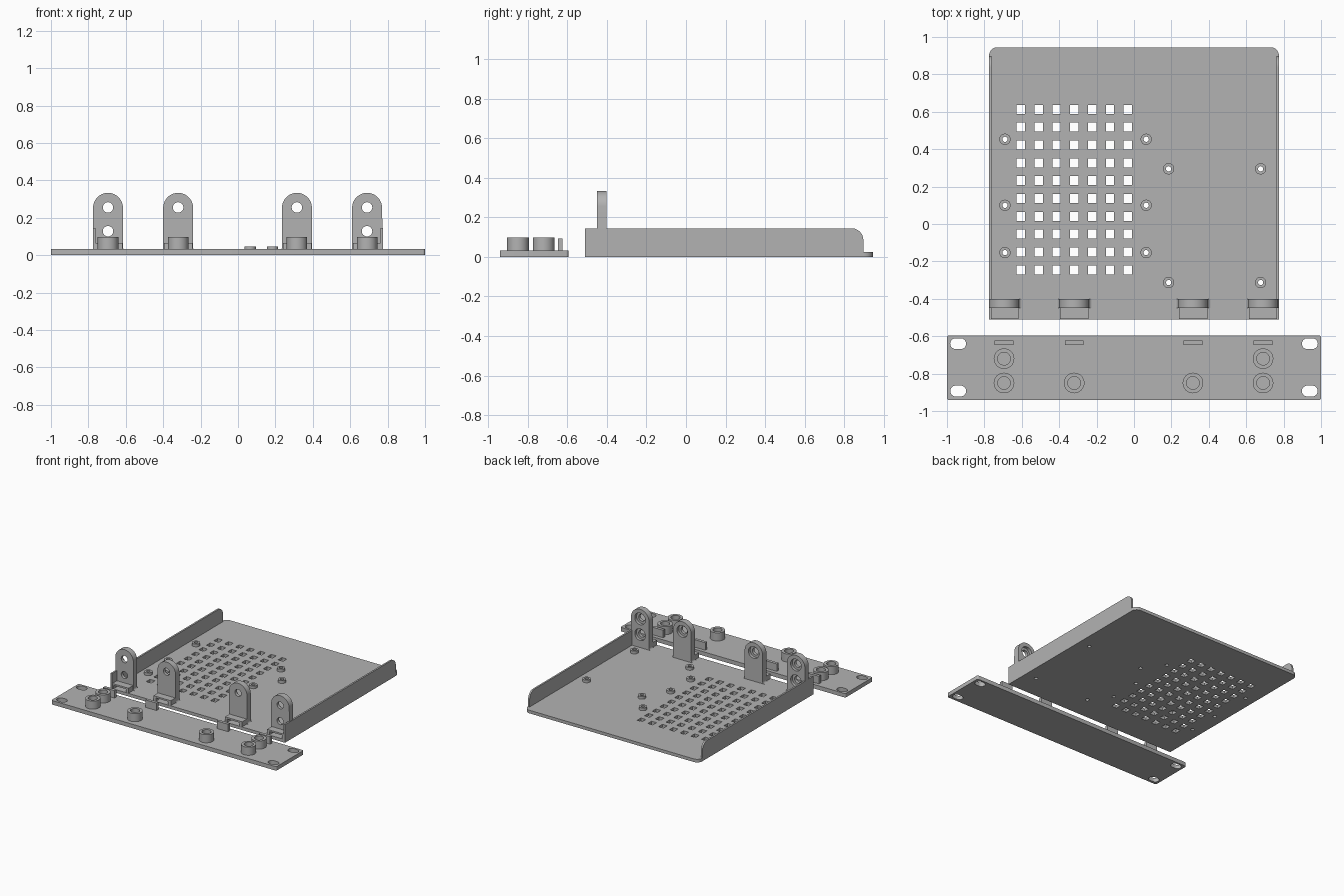
import bpy, bmesh, math
from mathutils import Matrix

if "Cube" in bpy.data.objects:
    bpy.data.objects.remove(bpy.data.objects["Cube"])

grey = bpy.data.materials.new("plain grey")
grey.diffuse_color = (0.45, 0.45, 0.45, 1)
grey.use_nodes = True
grey.node_tree.nodes["Principled BSDF"].inputs["Base Color"].default_value = grey.diffuse_color


def arc(cx, cy, r, a0, a1, n):
    return [(cx + r * math.cos(math.radians(a0 + (a1 - a0) * i / n)),
             cy + r * math.sin(math.radians(a0 + (a1 - a0) * i / n))) for i in range(n + 1)]


def circle(cx, cy, r, n=32):
    return arc(cx, cy, r, 0, 360, n)[:-1]


def rect(x0, y0, x1, y1):
    return [(x0, y0), (x1, y0), (x1, y1), (x0, y1)]


def slot(cx, cy, w, h):
    r, d = h / 2, (w - h) / 2
    return arc(cx + d, cy, r, -90, 90, 12) + arc(cx - d, cy, r, 90, 270, 12)


def slab(name, loops, lo, hi, axis="z"):
    """Extrude an outline with holes between lo and hi along an axis."""
    cu = bpy.data.curves.new(name, "CURVE")
    cu.dimensions, cu.fill_mode, cu.extrude = "2D", "BOTH", (hi - lo) / 2
    for pts in loops:
        s = cu.splines.new("POLY")
        s.points.add(len(pts) - 1)
        for p, (a, b) in zip(s.points, pts):
            p.co = (a, b, 0, 1)
        s.use_cyclic_u = True
    tmp = bpy.data.objects.new(name, cu)
    bpy.context.collection.objects.link(tmp)
    dg = bpy.context.evaluated_depsgraph_get()
    me = bpy.data.meshes.new_from_object(tmp.evaluated_get(dg))
    bpy.data.objects.remove(tmp)
    bpy.data.curves.remove(cu)
    mid = (lo + hi) / 2
    mat = {"z": Matrix.Translation((0, 0, mid)),
           # profile (x, z) extruded along y
           "y": Matrix(((1, 0, 0, 0), (0, 0, 1, mid), (0, 1, 0, 0), (0, 0, 0, 1))),
           # profile (y, z) extruded along x
           "x": Matrix(((0, 0, 1, mid), (1, 0, 0, 0), (0, 1, 0, 0), (0, 0, 0, 1)))}[axis]
    bm = bmesh.new()
    bm.from_mesh(me)
    bm.transform(mat)
    bmesh.ops.remove_doubles(bm, verts=bm.verts, dist=1e-5)
    bmesh.ops.recalc_face_normals(bm, faces=bm.faces)
    bm.to_mesh(me)
    bm.free()
    me.materials.clear()
    me.materials.append(grey)
    ob = bpy.data.objects.new(name, me)
    bpy.context.collection.objects.link(ob)
    bpy.ops.object.select_all(action="DESELECT")
    ob.select_set(True)
    bpy.context.view_layer.objects.active = ob
    bpy.ops.object.shade_smooth_by_angle(angle=math.radians(30))
    return ob


T = 0.025          # tray floor thickness
P = 0.032          # face panel thickness
LUGS = [(-0.695, True), (-0.32, False), (0.315, False), (0.69, True)]

# face panel with four mounting slots
r = 0.012
outline = (arc(1 - r, -0.942 + r, r, -90, 0, 4) + arc(1 - r, -0.595 - r, r, 0, 90, 4)
           + arc(-1 + r, -0.595 - r, r, 90, 180, 4) + arc(-1 + r, -0.942 + r, r, 180, 270, 4))
slab("face_panel", [outline] + [slot(x, y, 0.085, 0.058)
     for x in (-0.94, 0.94) for y in (-0.64, -0.893)], 0, P)

# bosses and locating tabs on the panel
for x, double in LUGS:
    for y in (-0.85, -0.72) if double else (-0.85,):
        slab("panel_boss", [circle(x, y, 0.055), circle(x, y, 0.034)], P, 0.097)
    slab("panel_tab", [rect(x - 0.05, -0.648, x + 0.05, -0.624)], P, 0.092)

# tray floor with vent grid and screw holes
standoffs = [(x, y) for x in (-0.69, 0.065) for y in (0.453, 0.1, -0.153)]
standoffs += [(x, y) for x in (0.185, 0.677) for y in (0.295, -0.313)]
vents = [(-0.605 + 0.0953 * i, -0.245 + 0.0953 * j) for i in range(7) for j in range(10)]
r = 0.045
floor = ([(-0.775, -0.51), (0.775, -0.51)] + arc(0.775 - r, 0.945 - r, r, 0, 90, 8)
         + arc(-0.775 + r, 0.945 - r, r, 90, 180, 8))
slab("tray_floor", [floor] + [rect(x - 0.022, y - 0.024, x + 0.022, y + 0.024) for x, y in vents]
     + [circle(x, y, 0.014, 20) for x, y in standoffs], 0, T)
for x, y in standoffs:
    slab("standoff", [circle(x, y, 0.03), circle(x, y, 0.014, 20)], T, 0.047)

# side walls with a rounded rear top corner
wall = [(-0.51, 0), (0.897, 0)] + arc(0.897 - 0.06, 0.145 - 0.06, 0.06, 0, 90, 10) + [(-0.51, 0.145)]
for lo, hi in ((-0.775, -0.761), (0.761, 0.775)):
    slab("side_wall", [wall], lo, hi, "x")

# upright lugs: flared foot, round top, screw holes counterbored at the rear
for x, double in LUGS:
    f = 0.016
    left = -0.775 if x < -0.6 else x - 0.08 - f
    right = 0.775 if x > 0.6 else x + 0.08 + f
    shape = [(left, T), (right, T)]
    if x < 0.6:
        shape += arc(x + 0.08 + f, T + f, f, 270, 180, 5)
    shape += arc(x, 0.253, 0.08, 0, 180, 28)
    if x > -0.6:
        shape += arc(x - 0.08 - f, T + f, f, 0, -90, 5)
    clean = [p for i, p in enumerate(shape)
             if math.dist(p, shape[i - 1]) > 1e-4]
    heights = (0.128, 0.255) if double else (0.255,)
    slab("lug_front", [clean] + [circle(x, z, 0.028) for z in heights], -0.45, -0.425, "y")
    slab("lug_rear", [clean] + [circle(x, z, 0.047) for z in heights], -0.425, -0.402, "y")
    # socket that receives the panel tab
    a, b = x - 0.075, x + 0.078
    slab("tab_socket", [[(a, T), (x - 0.055, T), (x - 0.055, 0.052), (x + 0.055, 0.052),
                         (x + 0.055, T), (b, T), (b, 0.065), (a, 0.065)]], -0.508, -0.45, "y")
